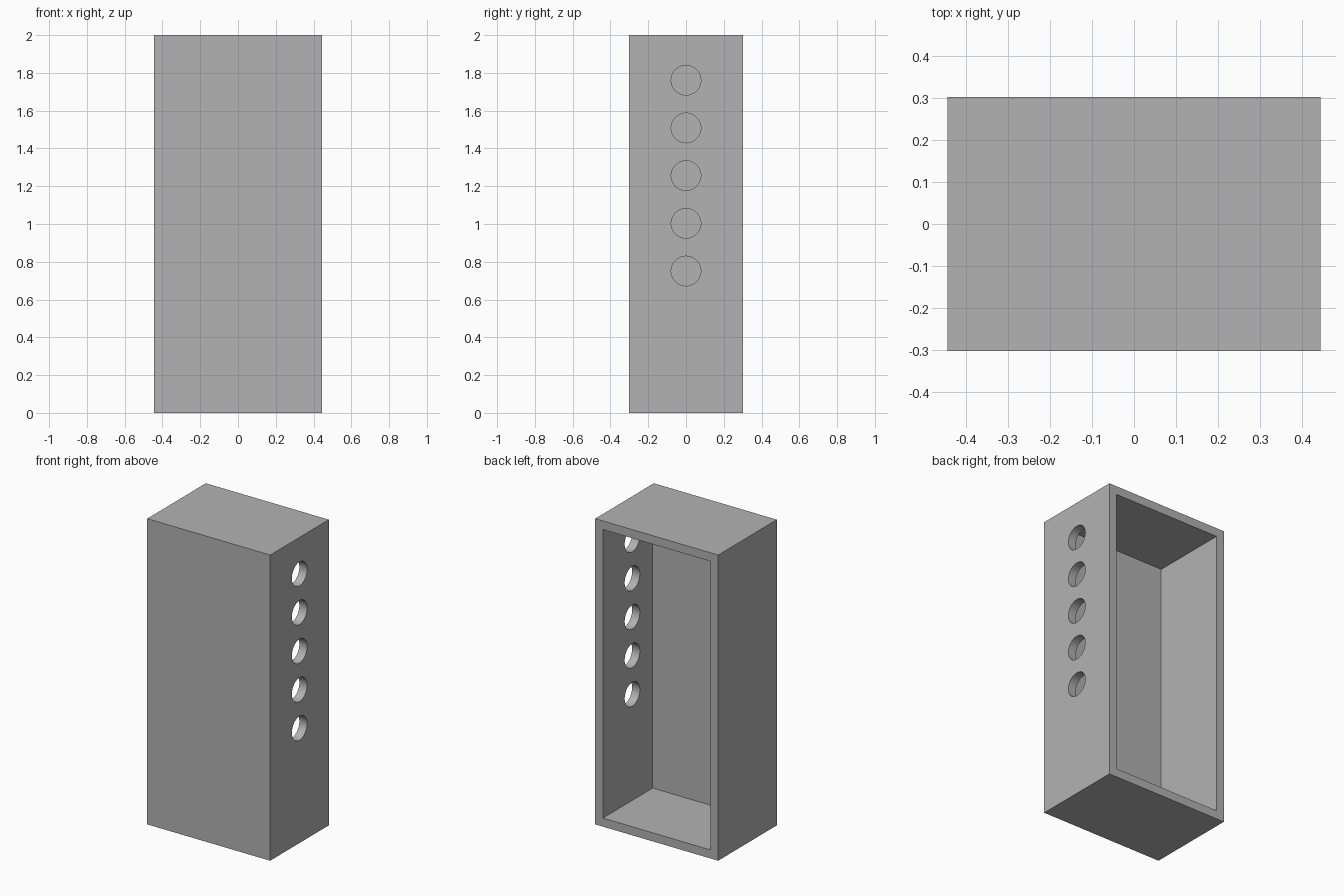
import bpy
import math

default = bpy.data.objects.get("Cube")
if default:
    bpy.data.objects.remove(default, do_unlink=True)

WIDTH, DEPTH, HEIGHT = 0.89, 0.606, 2.0
WALL, FRONT = 0.056, 0.092
HOLE_RADIUS, FIRST_HOLE, HOLE_STEP, HOLE_COUNT = 0.0785, 0.751, 0.2525, 5

grey = bpy.data.materials.new("light grey")
grey.use_nodes = True
grey.diffuse_color = (0.448, 0.448, 0.448, 1)
grey.node_tree.nodes["Principled BSDF"].inputs["Base Color"].default_value = grey.diffuse_color


def box(name, size, centre):
    bpy.ops.mesh.primitive_cube_add(size=1, location=centre)
    obj = bpy.context.object
    obj.name = name
    obj.scale = size
    bpy.ops.object.transform_apply(location=True, rotation=False, scale=True)
    obj.data.materials.append(grey)
    return obj


def cut(target, cutter):
    """Subtract the cutter from the target, then discard it."""
    cutter.hide_render = True
    mod = target.modifiers.new("cut", 'BOOLEAN')
    mod.operation = 'DIFFERENCE'
    mod.solver = 'EXACT'
    mod.object = cutter
    bpy.context.view_layer.objects.active = target
    bpy.ops.object.modifier_apply(modifier=mod.name)
    bpy.data.objects.remove(cutter, do_unlink=True)


# Cabinet shell
cabinet = box("cabinet", (WIDTH, DEPTH, HEIGHT), (0, 0, HEIGHT / 2))

# Hollow interior, open at the back
overshoot = 0.1
cavity_depth = DEPTH - FRONT + overshoot
cavity = box("cavity_cutter",
             (WIDTH - 2 * WALL, cavity_depth, HEIGHT - 2 * WALL),
             (0, -DEPTH / 2 + FRONT + cavity_depth / 2, HEIGHT / 2))
cut(cabinet, cavity)

# Row of round holes through the left wall
for i in range(HOLE_COUNT):
    bpy.ops.mesh.primitive_cylinder_add(
        vertices=64, radius=HOLE_RADIUS, depth=4 * WALL,
        location=(WIDTH / 2, 0, FIRST_HOLE + i * HOLE_STEP),
        rotation=(0, math.pi / 2, 0))
    hole = bpy.context.object
    hole.name = "hole_cutter"
    hole.data.materials.append(grey)
    cut(cabinet, hole)

# Smooth hole rims, crisp box edges
bpy.ops.object.select_all(action='DESELECT')
cabinet.select_set(True)
bpy.context.view_layer.objects.active = cabinet
bpy.ops.object.shade_smooth_by_angle(angle=math.radians(30))
